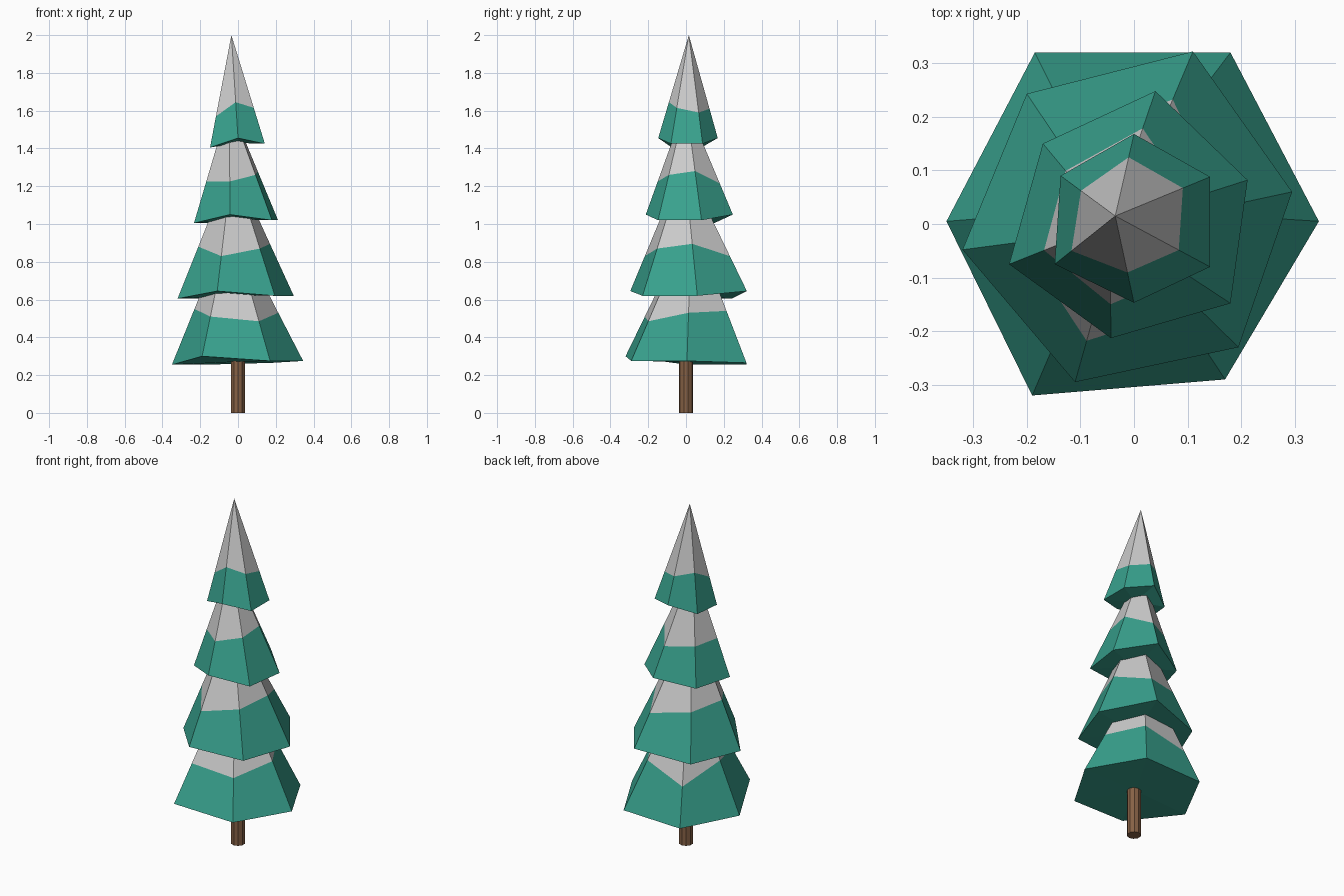
import bpy
from mathutils import Vector

if "Cube" in bpy.data.objects:
    bpy.data.objects.remove(bpy.data.objects["Cube"])


def material(name, rgb):
    m = bpy.data.materials.new(name)
    m.diffuse_color = (*rgb, 1)
    m.use_nodes = True
    m.node_tree.nodes["Principled BSDF"].inputs["Base Color"].default_value = m.diffuse_color
    return m


green = material("needle_green", (0.04, 0.36, 0.27))
brown = material("bark_brown", (0.24, 0.12, 0.06))


def add_mesh(name, verts, faces, mat=None):
    me = bpy.data.meshes.new(name)
    me.from_pydata(verts, [], faces)
    me.update()
    ob = bpy.data.objects.new(name, me)
    bpy.context.collection.objects.link(ob)
    if mat:
        me.materials.append(mat)
    return ob


def tier(label, rim_xy, rim_z, snow_z, apex):
    """Crooked six-sided cone: green skirt below the snow line, snow cap above."""
    apex = Vector(apex)
    rim = [Vector((x, y, z)) for (x, y), z in zip(rim_xy, rim_z)]
    line = [r.lerp(apex, (s - r.z) / (apex.z - r.z)) for r, s in zip(rim, snow_z)]
    n = len(rim)
    centre = sum(rim, Vector()) / n
    skirt = [(i, (i + 1) % n, n + (i + 1) % n, n + i) for i in range(n)]
    under = [((i + 1) % n, i, 2 * n) for i in range(n)]
    add_mesh(label + "_branches", rim + line + [centre], skirt + under, green)
    add_mesh(label + "_snow", line + [apex], [(i, (i + 1) % n, n) for i in range(n)])


# Branch tiers, corners listed counter-clockwise from the left
tier("bottom",
     [(-.35, .005), (-.19, -.32), (.17, -.29), (.345, .005), (.18, .32), (-.185, .32)],
     [.255, .30, .275, .275, .265, .255],
     [.55, .51, .485, .53, .54, .46], (-.04, .03, 1.02))
tier("lower_middle",
     [(-.32, -.048), (-.11, -.295), (.195, -.23), (.295, .06), (.11, .322), (-.2, .243)],
     [.605, .645, .62, .62, .645, .605],
     [.88, .83, .87, .895, .83, .86], (-.03, -.01, 1.33))
tier("upper_middle",
     [(-.233, -.075), (-.043, -.213), (.18, -.148), (.212, .082), (.04, .248), (-.17, .15)],
     [1.005, 1.05, 1.02, 1.02, 1.05, 1.005],
     [1.225, 1.225, 1.26, 1.28, 1.215, 1.22], (-.045, 0, 1.64))
tier("top",
     [(-.148, -.075), (0, -.147), (.142, -.08), (.142, .088), (0, .168), (-.137, .09)],
     [1.405, 1.455, 1.425, 1.425, 1.455, 1.41],
     [1.57, 1.645, 1.615, 1.59, 1.61, 1.63], (-.035, .015, 2.0))

# Trunk
bpy.ops.mesh.primitive_cylinder_add(vertices=10, radius=.038, depth=.36, location=(0, 0, .18))
trunk = bpy.context.object
trunk.name = "trunk"
trunk.data.materials.append(brown)
